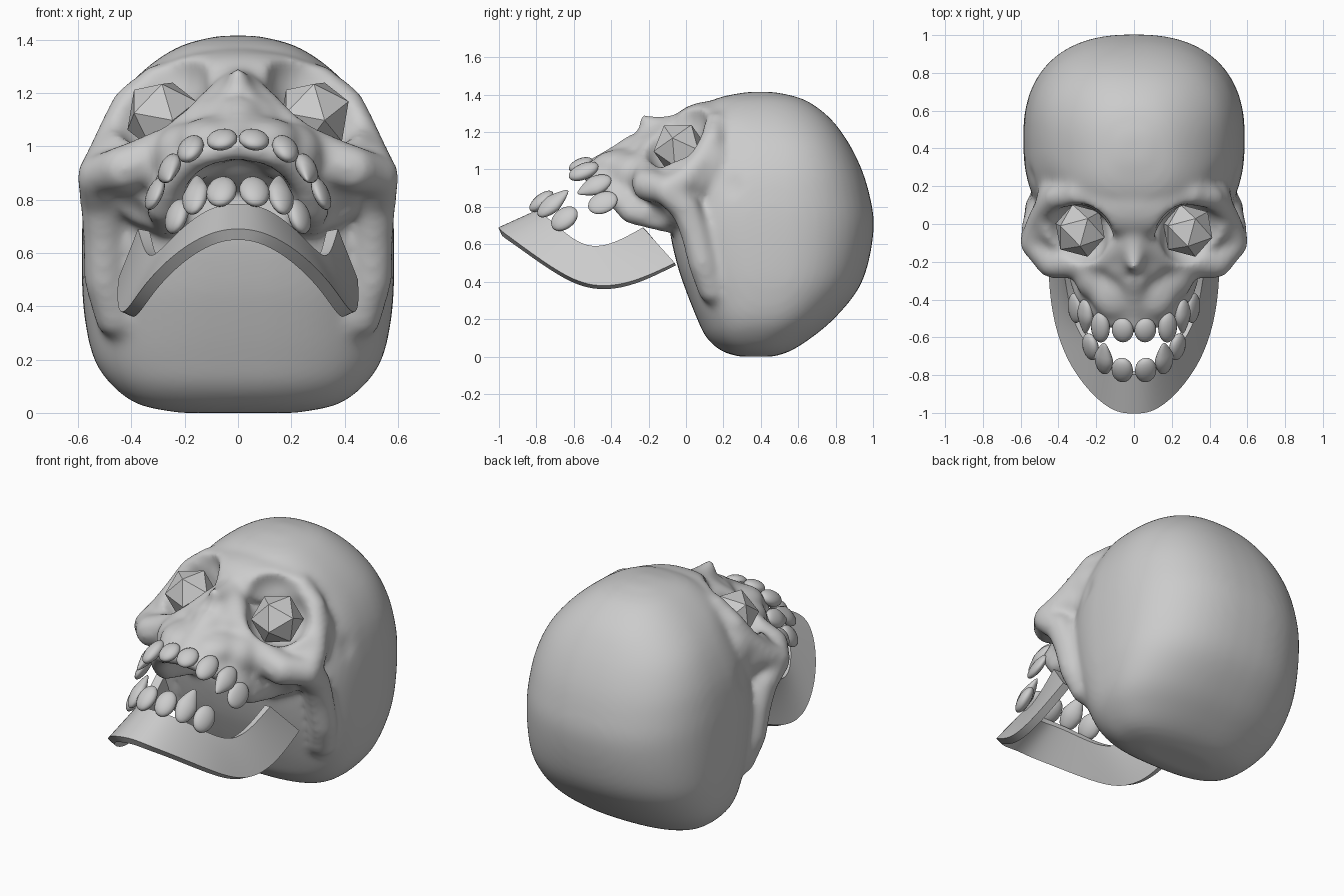
import bpy, bmesh, math
from mathutils import Vector, Matrix

if "Cube" in bpy.data.objects:
    bpy.data.objects.remove(bpy.data.objects["Cube"])


def add_object(name, bm, smooth=True):
    me = bpy.data.meshes.new(name)
    bmesh.ops.recalc_face_normals(bm, faces=bm.faces) if name != "lower_jaw" else None
    for f in bm.faces:
        f.smooth = smooth
    bm.to_mesh(me)
    bm.free()
    ob = bpy.data.objects.new(name, me)
    bpy.context.collection.objects.link(ob)
    return ob


def ball(bm, c, r):
    """Ellipsoid, repeated on the other side when off centre."""
    for s in ((1, -1) if abs(c[0]) > 1e-4 else (1,)):
        m = Matrix.Translation((s * c[0], c[1], c[2])) @ Matrix.Diagonal((*r, 1))
        bmesh.ops.create_icosphere(bm, subdivisions=3, radius=1, matrix=m)


def chain(bm, pts, n=5):
    """Rounded bar of overlapping balls through (x, y, z, radius) points."""
    for a, b in zip(pts, pts[1:]):
        for i in range(n + 1):
            p = [u + (v - u) * i / n for u, v in zip(a, b)]
            ball(bm, p[:3], (p[3],) * 3)


def catmull(rows, n=4):
    out = []
    for i in range(len(rows) - 1):
        p = [rows[max(0, min(len(rows) - 1, i + k))] for k in (-1, 0, 1, 2)]
        for j in range(n):
            t = j / n
            out.append([0.5 * (2 * b + (c - a) * t + (2 * a - 5 * b + 4 * c - d) * t * t
                               + (3 * b - a - 3 * c + d) * t ** 3) for a, b, c, d in zip(*p)])
    return out + [list(rows[-1])]


# braincase: rounded-box sections (z, front y, back y, half width)
bm = bmesh.new()
sections = [(0.0, 0.28, 0.47, 0.22), (0.03, 0.19, 0.56, 0.37), (0.1, 0.11, 0.67, 0.47),
            (0.2, 0.06, 0.79, 0.54), (0.35, 0.0, 0.915, 0.575), (0.5, -0.05, 0.975, 0.586),
            (0.7, -0.09, 1.005, 0.585), (0.85, -0.07, 0.985, 0.572), (1.0, -0.02, 0.94, 0.54),
            (1.15, 0.05, 0.865, 0.47), (1.28, 0.05, 0.765, 0.36), (1.375, 0.15, 0.63, 0.22),
            (1.415, 0.33, 0.47, 0.07)]
N, rings = 48, []
for z, y0, y1, w in catmull(sections):
    ring = []
    for k in range(N):
        a = 2 * math.pi * k / N
        c, s = math.cos(a), math.sin(a)
        e = 2 / (2.4 if s > 0 else 2.7)
        ring.append(bm.verts.new((w * math.copysign(abs(c) ** e, c),
                                  (y0 + y1) / 2 + (y1 - y0) / 2 * math.copysign(abs(s) ** e, s), z)))
    rings.append(ring)
for a, b in zip(rings, rings[1:]):
    for k in range(N):
        bm.faces.new((a[k], a[(k + 1) % N], b[(k + 1) % N], b[k]))
bm.faces.new(rings[0][::-1])
bm.faces.new(rings[-1])

# brow and outer eye rim
chain(bm, [(0, 0.03, 1.25, .07), (.15, .14, 1.26, .07), (.3, .16, 1.24, .07), (.41, .14, 1.16, .065),
           (.46, .09, 1.06, .065), (.5, 0, .95, .075)])
ball(bm, (0, .13, 1.24), (.33, .2, .125))
# cheekbone, lower eye rim up to the nose
chain(bm, [(.5, 0, .95, .075), (.53, -.1, .89, .076), (.43, -.2, .915, .09), (.36, -.2, .94, .09),
           (.25, -.2, 1.0, .085), (.14, -.18, 1.1, .075), (.04, -.1, 1.2, .065)])
# cheek running down the side, and walls behind the eyes
chain(bm, [(.53, -.1, .88, .076), (.515, 0, .79, .08), (.505, .05, .66, .08), (.5, .09, .5, .08),
           (.46, .14, .36, .08)])
ball(bm, (.36, .03, .95), (.19, .18, .15))
ball(bm, (.4, .12, 1.02), (.12, .14, .16))
ball(bm, (.32, -.06, .81), (.14, .13, .12))
# nose bridge and midline to the upper gum
chain(bm, [(0, 0, 1.23, .075), (0, -.12, 1.215, .07), (0, -.2, 1.24, .048), (0, -.225, 1.268, .032)])
chain(bm, [(0, -.14, 1.12, .13), (0, -.23, 1.12, .1), (0, -.33, 1.06, .09), (0, -.43, 1.03, .065),
           (0, -.51, 1.0, .05)])
ball(bm, (.07, -.19, 1.1), (.1, .12, .09))
# upper gum arch
chain(bm, [(0, -.53, 1.0, .05), (.13, -.505, .97, .05), (.2, -.44, .925, .053), (.26, -.37, .855, .06),
           (.275, -.29, .775, .07), (.27, -.1, .74, .08)])
ball(bm, (.1, -.34, 1.02), (.14, .17, .09))
ball(bm, (.2, -.27, .97), (.12, .14, .12))
ball(bm, (.25, -.2, .86), (.08, .15, .12))
ball(bm, (0, -.1, 1.0), (.28, .2, .16))
skull = add_object("skull", bm)

# hollows: eye sockets, under the cheeks, temples, nose
bm = bmesh.new()
ball(bm, (.305, -.06, 1.145), (.17, .17, .17))
ball(bm, (.28, -.06, 1.26), (.17, .17, .17))
ball(bm, (.42, -.06, 1.17), (.125, .125, .125))
ball(bm, (.42, -.19, .68), (.1, .11, .14))
ball(bm, (.67, .22, .97), (.15, .16, .22))
ball(bm, (.03, -.285, 1.21), (.03, .035, .045))
hollows = add_object("hollow_cutter", bm)
m = hollows.modifiers.new("merge", 'REMESH')
m.mode, m.voxel_size = 'VOXEL', 0.012
hollows.hide_render = True
hollows.display_type = 'WIRE'

m = skull.modifiers.new("merge", 'REMESH')
m.mode, m.voxel_size = 'VOXEL', 0.016
m = skull.modifiers.new("hollows", 'BOOLEAN')
m.operation, m.object, m.solver = 'DIFFERENCE', hollows, 'EXACT'
m = skull.modifiers.new("even", 'REMESH')
m.mode, m.voxel_size, m.use_smooth_shade = 'VOXEL', 0.016, True
m = skull.modifiers.new("soften", 'SMOOTH')
m.factor, m.iterations = 0.5, 20

# lower jaw: strip between lower border and upper border
lower = [(0, -1.005, .695), (.1, -1.0, .68), (.22, -.91, .615), (.35, -.74, .49),
         (.425, -.53, .365), (.455, -.3, .385), (.45, -.06, .5)]
upper = [(0, -.80, .785), (.08, -.79, .78), (.17, -.725, .73), (.26, -.63, .645),
         (.32, -.52, .58), (.35, -.39, .6), (.375, -.23, .69)]
bm = bmesh.new()
lo = [bm.verts.new(p) for p in lower]
hi = [bm.verts.new(p) for p in upper]
for i in range(len(lo) - 1):
    bm.faces.new((lo[i], lo[i + 1], hi[i + 1], hi[i]))
jaw = add_object("lower_jaw", bm)
jaw.modifiers.new("both_sides", 'MIRROR')
m = jaw.modifiers.new("round", 'SUBSURF')
m.levels = m.render_levels = 3
m.boundary_smooth = 'PRESERVE_CORNERS'
m = jaw.modifiers.new("thickness", 'SOLIDIFY')
m.thickness, m.offset = 0.045, -1
m = jaw.modifiers.new("crisp", 'EDGE_SPLIT')
m.split_angle = math.radians(40)


def teeth(name, rows, axis):
    """Rows of (x, y, z, half width, half depth, half length, point)."""
    bm = bmesh.new()
    cs = [Vector(r[:3]) for r in rows]
    for i, (x, y, z, w, t, l, point) in enumerate(rows):
        prev = cs[i - 1] if i else Vector((-x, y, z))
        tan = (cs[min(i + 1, len(cs) - 1)] - prev).normalized()
        ax = Vector(axis)
        ax = (ax - tan * ax.dot(tan)).normalized() * 0.25 + ax.normalized() * 0.75
        ax.normalize()
        tan = (tan - ax * tan.dot(ax)).normalized()
        dep = ax.cross(tan)
        for s in (1, -1):
            vs = bmesh.ops.create_uvsphere(bm, u_segments=16, v_segments=12, radius=1)['verts']
            for v in vs:
                k = 1 - point * max(0, v.co.z) * 0.5
                p = cs[i] + tan * v.co.x * w * k + dep * v.co.y * t * k + ax * v.co.z * l
                v.co = (p.x * s, p.y, p.z)
    add_object(name, bm)


teeth("upper_teeth", [(.06, -.562, 1.025, .058, .034, .068, 0), (.178, -.547, .99, .055, .037, .085, 0),
                      (.258, -.49, .912, .058, .034, .098, 1), (.312, -.445, .822, .063, .027, .082, 0)],
      (0, -.92, -.38))
teeth("lower_teeth", [(.062, -.773, .83, .058, .036, .078, 0), (.16, -.71, .82, .058, .036, .105, 1),
                      (.23, -.65, .737, .062, .034, .08, 0)], (0, .78, .63))

# faceted gem eyes
for side, s in (("left", 1), ("right", -1)):
    bm = bmesh.new()
    bmesh.ops.create_icosphere(bm, subdivisions=1, radius=0.145,
                               matrix=Matrix.Translation((s * .285, -.035, 1.115))
                               @ Matrix.Rotation(math.radians(35), 4, 'X'))
    add_object(side + "_eye", bm, smooth=False)
